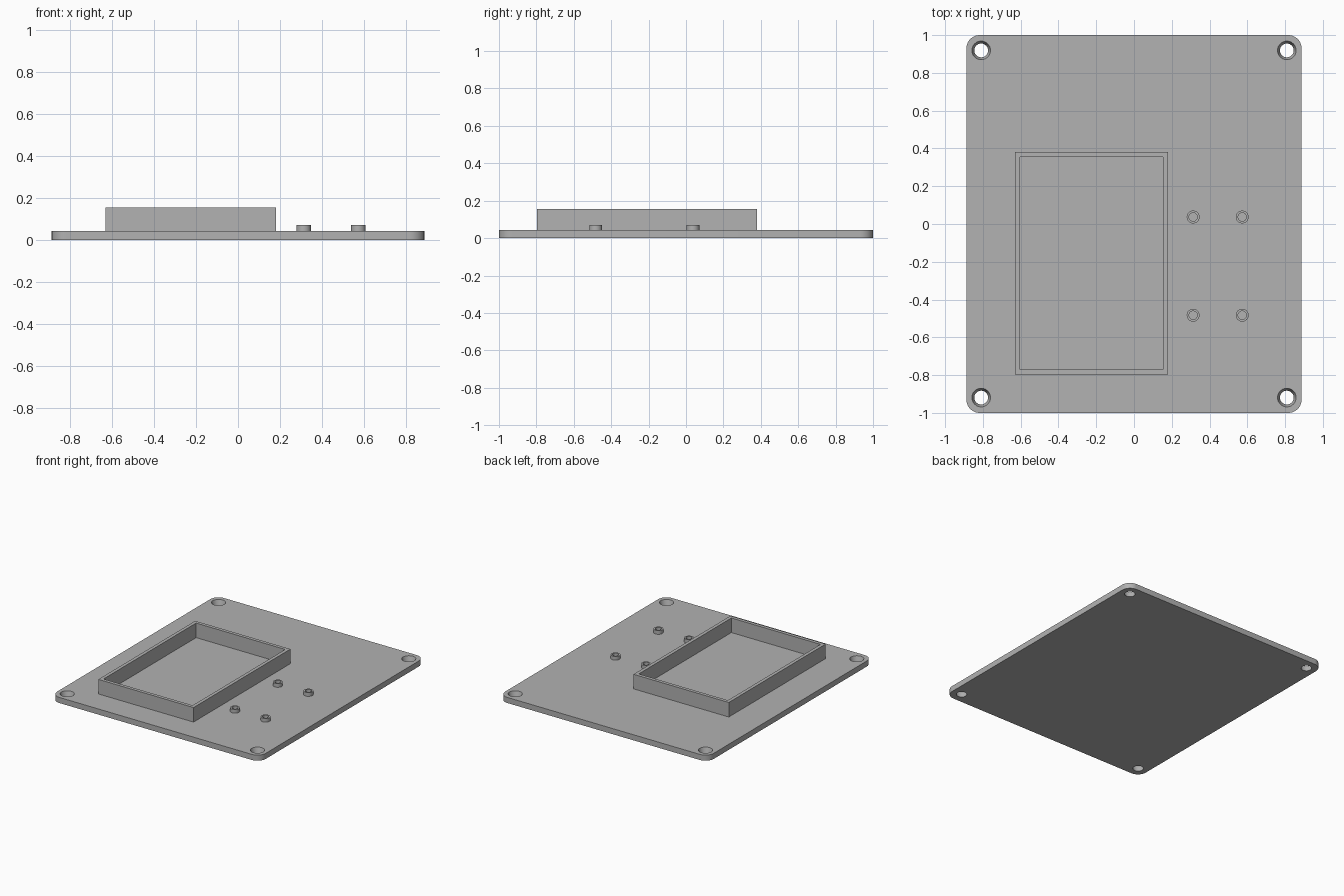
import bpy, bmesh
from math import sin, cos, tau, radians

if "Cube" in bpy.data.objects:
    bpy.data.objects.remove(bpy.data.objects["Cube"])

grey = bpy.data.materials.new("plain grey")
grey.use_nodes = True
grey.diffuse_color = (0.445, 0.445, 0.445, 1)
grey.node_tree.nodes["Principled BSDF"].inputs["Base Color"].default_value = grey.diffuse_color

HALF_X, HALF_Y, PLATE_TOP = 0.887, 1.0, 0.043
CORNER = 0.07


def make_object(name, bm):
    bmesh.ops.recalc_face_normals(bm, faces=bm.faces)
    mesh = bpy.data.meshes.new(name)
    bm.to_mesh(mesh)
    bm.free()
    mesh.materials.append(grey)
    obj = bpy.data.objects.new(name, mesh)
    bpy.context.collection.objects.link(obj)
    return obj


def smooth(obj):
    bpy.ops.object.select_all(action="DESELECT")
    obj.select_set(True)
    bpy.context.view_layer.objects.active = obj
    bpy.ops.object.shade_smooth_by_angle(angle=radians(30))


def circle(x, y, r, n=32):
    return [(x + r * cos(tau * i / n), y + r * sin(tau * i / n)) for i in range(n)]


def rectangle(x0, x1, y0, y1):
    return [(x0, y0), (x1, y0), (x1, y1), (x0, y1)]


def tube(name, outer, inner, z0, z1):
    """Closed wall between two outlines with matching point counts."""
    bm = bmesh.new()
    loops = [[bm.verts.new((x, y, z)) for x, y in outline]
             for outline, z in ((outer, z0), (outer, z1), (inner, z1), (inner, z0))]
    n = len(outer)
    for k in range(4):
        a, b = loops[k], loops[(k + 1) % 4]
        for i in range(n):
            j = (i + 1) % n
            bm.faces.new((a[i], a[j], b[j], b[i]))
    return make_object(name, bm)


# Base plate with rounded corners
bm = bmesh.new()
outline = []
for k, (sx, sy) in enumerate(((1, 1), (-1, 1), (-1, -1), (1, -1))):
    for i in range(13):
        a = tau / 4 * (k + i / 12)
        outline.append((sx * (HALF_X - CORNER) + CORNER * cos(a),
                        sy * (HALF_Y - CORNER) + CORNER * sin(a)))
face = bm.faces.new([bm.verts.new((x, y, 0)) for x, y in outline])
top = bmesh.ops.extrude_face_region(bm, geom=[face], use_keep_orig=True)["geom"]
bmesh.ops.translate(bm, vec=(0, 0, PLATE_TOP),
                    verts=[v for v in top if isinstance(v, bmesh.types.BMVert)])
plate = make_object("base_plate", bm)

# Tapered screw holes cut through the four corners
bm = bmesh.new()
for x in (-0.809, 0.809):
    for y in (-0.919, 0.919):
        made = bmesh.ops.create_cone(bm, cap_ends=True, segments=32,
                                     radius1=0.034, radius2=0.052, depth=PLATE_TOP * 1.4)
        bmesh.ops.translate(bm, verts=made["verts"], vec=(x, y, PLATE_TOP / 2))
cutter = make_object("hole_cutter", bm)
cutter.hide_render = True
cut = plate.modifiers.new("screw holes", "BOOLEAN")
cut.operation, cut.solver, cut.object = "DIFFERENCE", "EXACT", cutter
bpy.context.view_layer.objects.active = plate
bpy.ops.object.modifier_apply(modifier=cut.name)
bpy.data.objects.remove(cutter)
smooth(plate)

# Rectangular raised frame
tube("raised_frame", rectangle(-0.63, 0.18, -0.797, 0.38),
     rectangle(-0.604, 0.154, -0.771, 0.354), PLATE_TOP, 0.155)

# Four hollow mounting posts
for side, x in (("right", 0.313), ("left", 0.573)):
    for end, y in (("front", -0.483), ("back", 0.037)):
        smooth(tube(f"mounting_post_{end}_{side}", circle(x, y, 0.034),
                    circle(x, y, 0.022), PLATE_TOP, 0.071))
